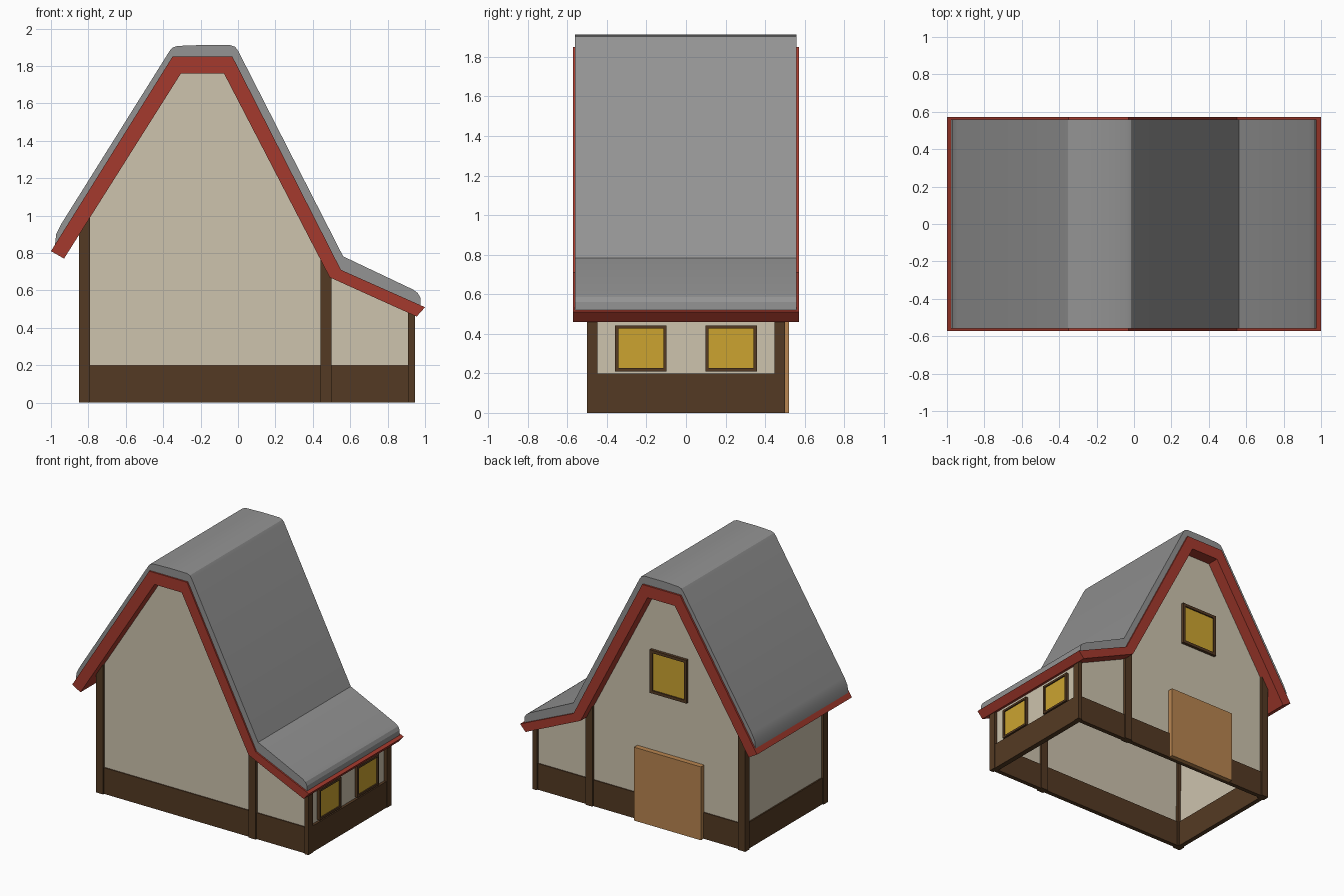
import bpy, bmesh, math

if "Cube" in bpy.data.objects:
    bpy.data.objects.remove(bpy.data.objects["Cube"])


def mat(name, r, g, b):
    m = bpy.data.materials.new(name)
    lin = [((c / 255 + 0.055) / 1.055) ** 2.4 for c in (r, g, b)]
    m.diffuse_color = (*lin, 1)
    m.use_nodes = True
    m.node_tree.nodes["Principled BSDF"].inputs["Base Color"].default_value = m.diffuse_color
    return m


CREAM = mat("cream plaster", 205, 195, 173)
BROWN = mat("dark timber", 84, 58, 35)
RED = mat("red trim", 165, 58, 45)
GREY = mat("grey roof", 147, 147, 147)
YELLOW = mat("yellow glass", 204, 164, 48)
WOOD = mat("light wood", 184, 133, 80)


def make(name, verts, faces, material):
    me = bpy.data.meshes.new(name)
    me.from_pydata(verts, [], faces)
    ob = bpy.data.objects.new(name, me)
    bpy.context.collection.objects.link(ob)
    me.materials.append(material)
    return ob


def prism(name, profile, y0, y1, material):
    """Extrude an x-z outline along y."""
    n = len(profile)
    verts = [(x, y, z) for y in (y0, y1) for x, z in profile]
    faces = [list(range(n)), list(range(n, 2 * n))]
    faces += [(i, (i + 1) % n, n + (i + 1) % n, n + i) for i in range(n)]
    ob = make(name, verts, faces, material)
    bm = bmesh.new()
    bm.from_mesh(ob.data)
    bmesh.ops.recalc_face_normals(bm, faces=bm.faces)
    bm.to_mesh(ob.data)
    bm.free()
    return ob


def box(name, x, y, z, material):
    return prism(name, [(x[0], z[0]), (x[1], z[0]), (x[1], z[1]), (x[0], z[1])],
                 y[0], y[1], material)


# Roof outlines, left eave to right eave
red_top = [(-1.0, 0.81), (-0.35, 1.85), (-0.03, 1.85), (0.55, 0.71), (1.0, 0.51)]
red_low = [(-0.93, 0.77), (-0.305, 1.76), (-0.075, 1.76), (0.49, 0.67), (0.955, 0.46)]
grey_top = [(-0.98, 0.83), (-0.972, 0.90), (-0.945, 0.955), (-0.367, 1.878),
            (-0.352, 1.897), (-0.325, 1.907), (-0.19, 1.912), (-0.04, 1.911),
            (-0.015, 1.902), (0.0, 1.882), (0.562, 0.782), (0.935, 0.605),
            (0.962, 0.585), (0.975, 0.56), (0.975, 0.515)]

# Red roof boarding with the grey covering laid over it
prism("roof_boarding", red_top + red_low[::-1], -0.572, 0.572, RED)
under = [(-0.965, 0.84), (-0.345, 1.84), (-0.035, 1.84), (0.545, 0.70), (0.96, 0.515)]
cover = prism("roof_covering", grey_top + under[::-1], -0.56, 0.558, GREY)
bpy.context.view_layer.objects.active = cover
cover.select_set(True)
bpy.ops.object.shade_smooth_by_angle(angle=math.radians(25))

# Plaster walls: two gables and two side walls, open at the bottom
XL, XR, YW = -0.83, 0.92, 0.48
gable = [(XL, 0.18), (XR, 0.18), (XR, 0.50), (0.505, 0.69),
         (-0.06, 1.79), (-0.32, 1.79), (XL, 0.96)]
n = len(gable)
walls = make("walls", [(x, y, z) for y in (-YW, YW) for x, z in gable],
             [list(range(n)), list(range(2 * n - 1, n - 1, -1)),
              (1, n + 1, n + 2, 2), (n, 0, n - 1, 2 * n - 1)], CREAM)
sol = walls.modifiers.new("thickness", 'SOLIDIFY')
sol.thickness = 0.02
sol.offset = -1

# Timber base around the foot of the walls
for s, label in ((-1, "front"), (1, "back")):
    box("base_" + label, (-0.84, 0.94), sorted((s * 0.455, s * 0.488)), (0, 0.2), BROWN)
box("base_left", (-0.84, -0.805), (-0.46, 0.46), (0, 0.2), BROWN)
box("base_right", (0.90, 0.94), (-0.46, 0.46), (0, 0.2), BROWN)

# Timber posts with tops cut to the roof slope
posts = {"left": (-0.85, -0.79, 0.91, 1.005),
         "middle": (0.44, 0.50, 0.79, 0.68),
         "right": (0.91, 0.945, 0.49, 0.475)}
for label, (x0, x1, za, zb) in posts.items():
    for s, side in ((-1, "front"), (1, "back")):
        prism(f"{label}_post_{side}", [(x0, 0), (x1, 0), (x1, zb), (x0, za)],
              *sorted((s * 0.447, s * 0.5)), BROWN)


def window(name, place, c, w, z0, z1, f):
    """Frame of four bars around a pane; place(name, u, depth, z, material)."""
    a, b = c - w / 2, c + w / 2
    place(name + "_pane", (a + f / 2, b - f / 2), (-0.005, 0.012), (z0 + f / 2, z1 - f / 2), YELLOW)
    d = (-0.01, 0.022)
    place(name + "_frame_side_a", (a, a + f), d, (z0, z1), BROWN)
    place(name + "_frame_side_b", (b - f, b), d, (z0, z1), BROWN)
    place(name + "_frame_bottom", (a + f, b - f), d, (z0, z0 + f), BROWN)
    place(name + "_frame_top", (a + f, b - f), d, (z1 - f, z1), BROWN)


def on_right(name, u, d, z, m):
    box(name, (XR + d[0], XR + d[1]), u, z, m)


def on_back(name, u, d, z, m):
    box(name, u, (YW + d[0], YW + d[1]), z, m)


# Two windows in the low right wall, one high in the back gable
for s, label in ((-1, "front"), (1, "back")):
    window("right_window_" + label, on_right, s * 0.228, 0.26, 0.21, 0.443, 0.016)
window("gable_window", on_back, -0.2, 0.31, 1.0, 1.33, 0.022)

# Plain door on the back
box("door", (-0.49, 0.075), (0.47, 0.52), (0, 0.56), WOOD)
